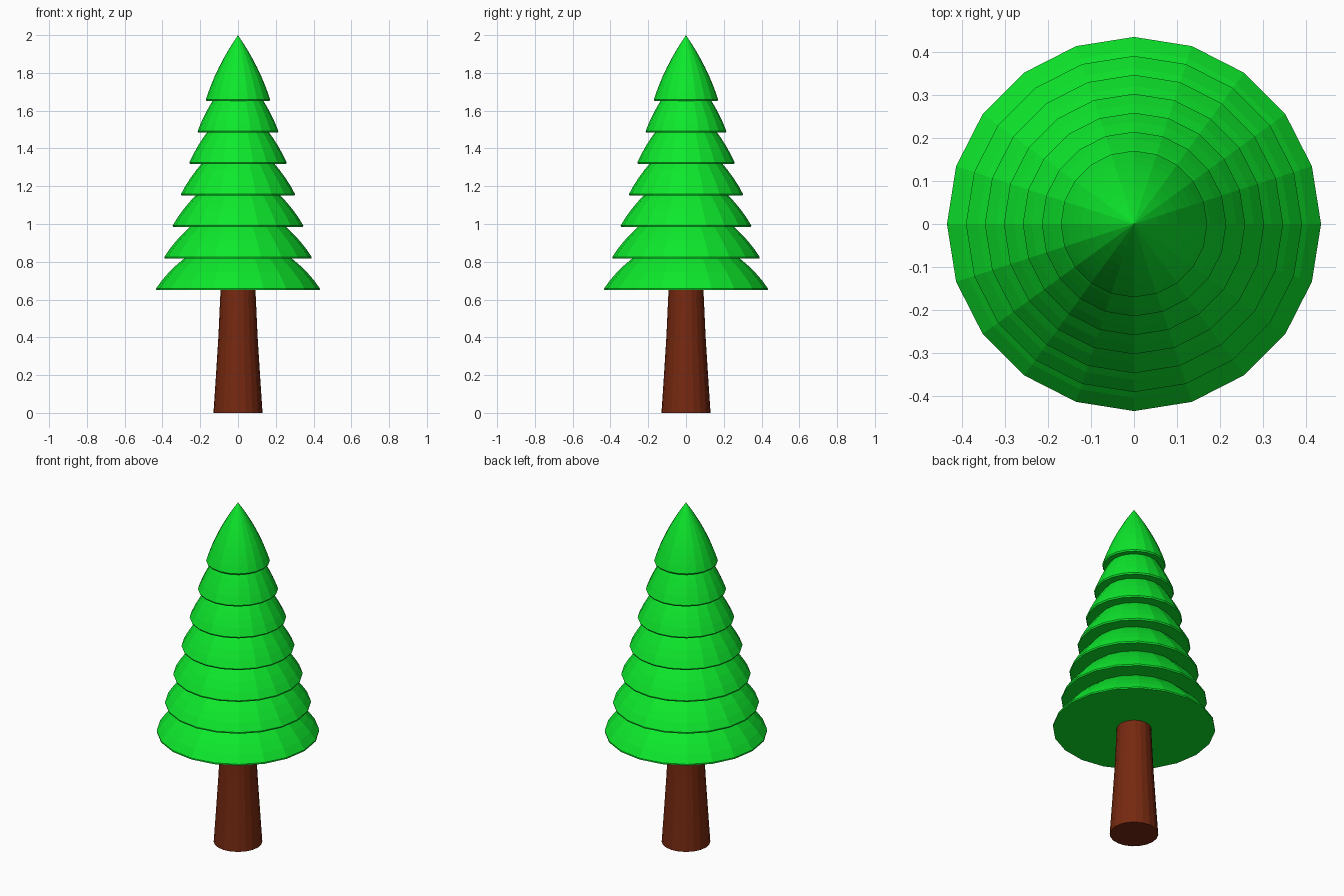
import bpy, bmesh
from math import sin, cos, pi

if "Cube" in bpy.data.objects:
    bpy.data.objects.remove(bpy.data.objects["Cube"])

SIDES = 20

def material(name, color):
    m = bpy.data.materials.new(name)
    m.diffuse_color = color
    m.use_nodes = True
    m.node_tree.nodes["Principled BSDF"].inputs["Base Color"].default_value = m.diffuse_color
    return m

def lathe(name, profile, mat):
    """Closed solid of revolution from (radius, z) points, bottom to top."""
    bm = bmesh.new()
    rings = []
    for r, z in profile:
        if r == 0:
            rings.append([bm.verts.new((0, 0, z))] * SIDES)
        else:
            rings.append([bm.verts.new((r * cos(2 * pi * i / SIDES), r * sin(2 * pi * i / SIDES), z))
                          for i in range(SIDES)])
    for a, b in zip(rings, rings[1:]):
        for i in range(SIDES):
            j = (i + 1) % SIDES
            quad = [a[i], a[j], b[j], b[i]]
            bm.faces.new(list(dict.fromkeys(quad)))
    bm.faces.new(rings[0][::-1])
    if profile[-1][0] > 0:
        bm.faces.new(rings[-1])
    me = bpy.data.meshes.new(name)
    bm.to_mesh(me)
    bm.free()
    me.materials.append(mat)
    ob = bpy.data.objects.new(name, me)
    bpy.context.collection.objects.link(ob)

green = material("needles", (0.004, 0.81, 0.025, 1))
brown = material("bark", (0.18, 0.022, 0.005, 1))

# Tapered trunk, slightly flared at the foot
lathe("trunk", [(0.13, 0), (0.118, 0.18), (0.104, 0.4), (0.092, 0.66)], brown)

# Seven stacked bell-shaped tiers, each the same height and narrower than the one below
STEPS = 8
HEIGHT = 0.35
for k in range(7):
    base = 0.65 + k / 6
    radius = 0.434 - k * 0.044
    bulge = 0.5 - 0.02 * k
    # Rim tucks in slightly on the upper tiers
    profile = [(radius * (1 - 0.004 * k), base)]
    for s in range(STEPS + 1):
        t = s / STEPS
        z = base + 0.008 + (HEIGHT - 0.008) * t
        profile.append((radius * (1 - t) * (1 + bulge * t), z))
    lathe(f"foliage_tier_{k + 1}", profile, green)
